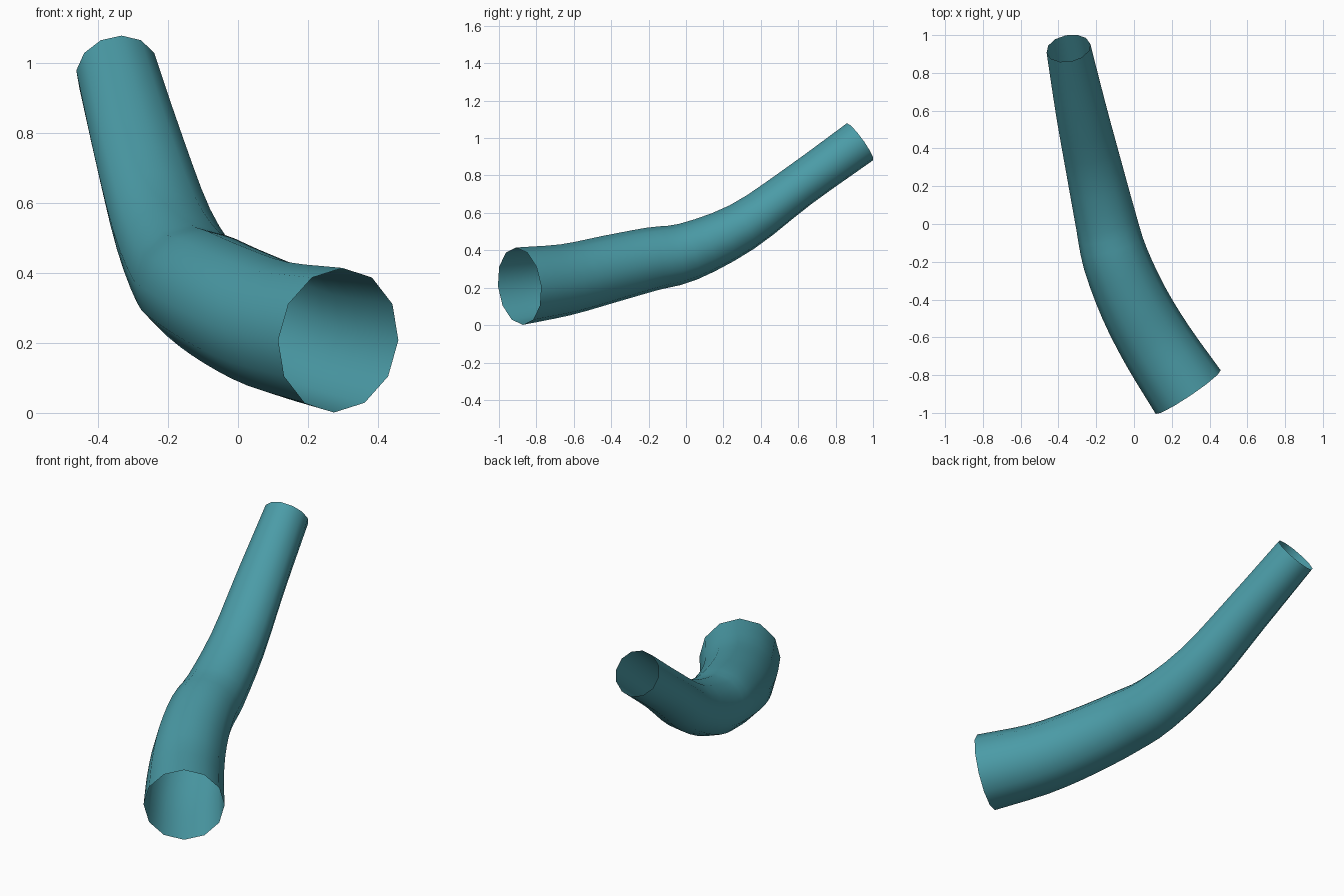
import bpy
import bmesh
import math
from mathutils import Vector

cube = bpy.data.objects.get("Cube")
if cube:
    bpy.data.objects.remove(cube, do_unlink=True)

SIDES = 12
STEPS = 3  # rings between neighbouring stations

# Stations along the tube: x, y, z, half width, half height
STATIONS = [
    (0.287, -0.89, 0.208, 0.207, 0.208),
    (0.125, -0.645, 0.242, 0.196, 0.192),
    (0.0, -0.42, 0.297, 0.186, 0.182),
    (-0.098, -0.185, 0.353, 0.175, 0.170),
    (-0.147, 0.01, 0.392, 0.163, 0.157),
    (-0.213, 0.30, 0.525, 0.149, 0.134),
    (-0.28, 0.60, 0.742, 0.135, 0.119),
    (-0.347, 0.93, 0.98, 0.118, 0.122),
]


def smooth_path(points, steps):
    """Catmull-Rom interpolation through all the stations."""
    p = [Vector(v) for v in points]
    p = [2 * p[0] - p[1]] + p + [2 * p[-1] - p[-2]]
    path = []
    for a, b, c, d in zip(p, p[1:], p[2:], p[3:]):
        for i in range(steps):
            t = i / steps
            path.append(0.5 * (2 * b + (c - a) * t
                               + (2 * a - 5 * b + 4 * c - d) * t ** 2
                               + (3 * b - a - 3 * c + d) * t ** 3))
    path.append(p[-2])
    return path


# Open tube lofted from rings that stay square to the path
path = smooth_path(STATIONS, STEPS)
bm = bmesh.new()
rings = []
for i, station in enumerate(path):
    centre = station.to_3d() if len(station) == 3 else Vector(station[:3])
    before = Vector(path[max(i - 1, 0)][:3])
    after = Vector(path[min(i + 1, len(path) - 1)][:3])
    along = (after - before).normalized()
    side = along.cross(Vector((0, 0, 1))).normalized()
    up = side.cross(along)
    ring = []
    for k in range(SIDES):
        angle = math.tau * k / SIDES
        offset = side * math.cos(angle) * station[3] + up * math.sin(angle) * station[4]
        ring.append(bm.verts.new(centre + offset))
    rings.append(ring)
for near, far in zip(rings, rings[1:]):
    for k in range(SIDES):
        n = (k + 1) % SIDES
        bm.faces.new((near[n], near[k], far[k], far[n])).smooth = True

# Make the faces point outward
bm.normal_update()
first = bm.faces[:][0]
if first.normal.dot(first.calc_center_median() - Vector(path[0][:3])) < 0:
    bmesh.ops.reverse_faces(bm, faces=bm.faces[:])

mesh = bpy.data.meshes.new("curved_tube")
bm.to_mesh(mesh)
bm.free()
tube = bpy.data.objects.new("curved_tube", mesh)
bpy.context.collection.objects.link(tube)

# Teal finish
teal = bpy.data.materials.new("teal")
teal.use_nodes = True
colour = (0.07, 0.33, 0.385, 1)
teal.diffuse_color = colour
teal.node_tree.nodes["Principled BSDF"].inputs["Base Color"].default_value = colour
mesh.materials.append(teal)
